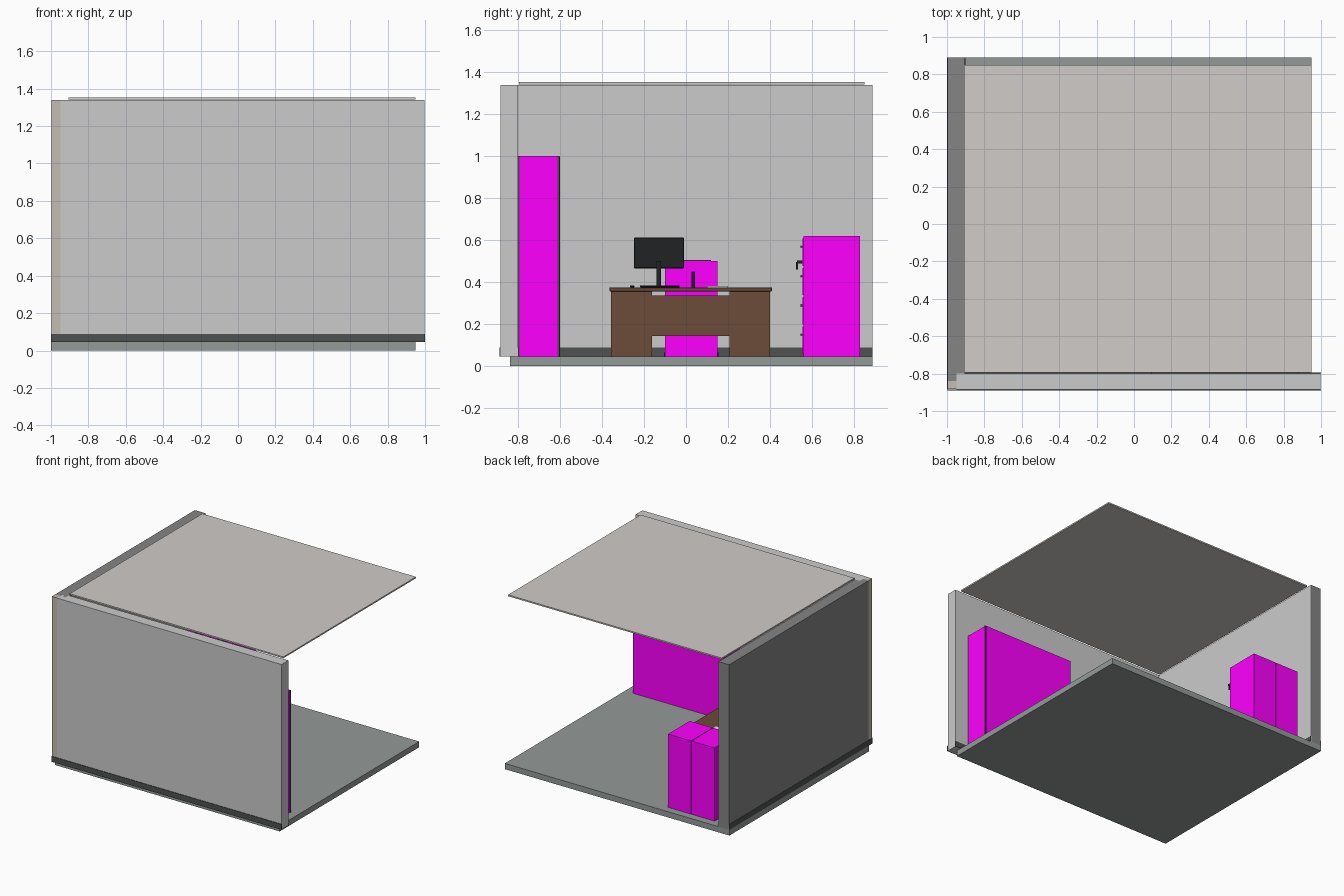
import bpy, bmesh, math
from mathutils import Matrix

if "Cube" in bpy.data.objects:
    bpy.data.objects.remove(bpy.data.objects["Cube"])


def material(name, hexcode):
    rgb = [int(hexcode[i:i + 2], 16) / 255 for i in (0, 2, 4)]
    lin = [c / 12.92 if c <= 0.04045 else ((c + 0.055) / 1.055) ** 2.4 for c in rgb]
    m = bpy.data.materials.new(name)
    m.diffuse_color = (*lin, 1)
    m.use_nodes = True
    m.node_tree.nodes["Principled BSDF"].inputs["Base Color"].default_value = m.diffuse_color
    return m


WALL = material("wall_paint", "D0D1CD")
CORE = material("wall_core", "858585")
BEIGE = material("beige", "C4BEB0")
CEIL = material("ceiling_white", "D0CCC8")
FLOOR = material("floor_grey", "949B99")
SKIRT = material("skirting_dark", "4E5250")
PINK = material("magenta", "FF00FF")
METAL = material("dark_metal", "4A4A50")
BLACK = material("black_plastic", "202224")
WOOD = material("brown_wood", "6B4C38")
PAPER = material("paper", "E4E4E0")


def box(name, x, y, z, mat, bevel=0):
    """Box from (min, max) ranges."""
    bm = bmesh.new()
    bmesh.ops.create_cube(bm, size=1)
    for v in bm.verts:
        v.co = [r[0] + (c + 0.5) * (r[1] - r[0]) for c, r in zip(v.co, (x, y, z))]
    if bevel:
        bmesh.ops.bevel(bm, geom=bm.edges[:], offset=bevel, segments=1, affect='EDGES')
    return finish(name, bm, mat)


def cylinder(name, x, y, z, r, mat, sides=16):
    bm = bmesh.new()
    bmesh.ops.create_cone(bm, cap_ends=True, segments=sides, radius1=r, radius2=r,
                          depth=z[1] - z[0],
                          matrix=Matrix.Translation((x, y, (z[0] + z[1]) / 2)))
    for f in bm.faces:
        f.smooth = len(f.verts) == 4
    for e in bm.edges:
        e.smooth = all(f.smooth for f in e.link_faces)
    return finish(name, bm, mat)


def finish(name, bm, mat):
    me = bpy.data.meshes.new(name)
    bm.to_mesh(me)
    bm.free()
    me.materials.append(mat)
    ob = bpy.data.objects.new(name, me)
    bpy.context.collection.objects.link(ob)
    return ob


F = 0.045      # floor surface
TOP = 1.34     # wall top

# Room shell
box("floor", (-1, 0.95), (-0.84, 0.89), (0, F), FLOOR)
box("ceiling", (-0.905, 0.95), (-0.795, 0.85), (1.342, 1.353), CEIL)
box("front_wall", (-0.95, 0.998), (-0.885, -0.80), (F, TOP), WALL)
box("left_wall", (-0.998, -0.91), (-0.84, 0.89), (F, TOP), CORE)
box("left_wall_lining", (-0.91, -0.907), (-0.80, 0.89), (F, TOP), WALL)
box("corner_post", (-0.998, -0.95), (-0.883, -0.84), (F, TOP), BEIGE)

# Skirting boards inside and outside
S = (F, 0.088)
box("skirting_front_outer", (-0.998, 1.0), (-0.889, -0.885), S, SKIRT)
box("skirting_front_inner", (-0.907, 1.0), (-0.80, -0.795), S, SKIRT)
box("skirting_left_outer", (-1.0, -0.998), (-0.885, 0.89), S, SKIRT)
box("skirting_left_inner", (-0.907, -0.902), (-0.795, 0.89), S, SKIRT)

# Tall cupboard against the front wall
box("cupboard_back", (0.09, 0.88), (-0.80, -0.793), (F, 1.0), METAL)
box("cupboard_body", (0.09, 0.88), (-0.793, -0.612), (F, 1.0), PINK)
box("cupboard_frame", (0.085, 0.885), (-0.612, -0.604), (F, 1.0), METAL)
box("cupboard_front", (0.095, 0.875), (-0.604, -0.60), (F, 0.998), PINK)

# Two filing cabinets with four drawers each
for i, x0 in enumerate((-0.83, -0.625)):
    x1 = x0 + 0.2
    box(f"filing_cabinet_{i}", (x0, x1), (0.56, 0.83), (F, 0.62), PINK)
    for d in range(4):
        z0 = F + 0.012 + d * 0.14
        xm = (x0 + x1) / 2
        box(f"drawer_{i}_{d}", (x0 + 0.01, x1 - 0.01), (0.555, 0.56), (z0, z0 + 0.13), PINK)
        box(f"drawer_handle_{i}_{d}", (xm - 0.035, xm + 0.035), (0.546, 0.55),
            (z0 + 0.085, z0 + 0.097), METAL)
        for s in (-1, 1):
            xs = xm + s * 0.031
            box(f"handle_post_{i}_{d}_{s}", (xs - 0.004, xs + 0.004), (0.55, 0.555),
                (z0 + 0.087, z0 + 0.095), METAL)
box("cabinet_gap_strip", (-0.63, -0.625), (0.565, 0.825), (F, 0.615), METAL)
box("cabinet_lock", (-0.455, -0.435), (0.53, 0.556), (0.488, 0.502), BLACK)
box("cabinet_key", (-0.449, -0.441), (0.525, 0.533), (0.46, 0.496), BLACK)

# Desk with two pedestals and a modesty panel
box("desk_top", (-0.57, -0.16), (-0.365, 0.41), (0.355, 0.375), WOOD, 0.003)
for n, y0, y1 in (("front", -0.358, -0.163), ("back", 0.207, 0.40)):
    box(f"desk_pedestal_{n}", (-0.55, -0.175), (y0, y1), (F, 0.355), WOOD)
    for d in range(3):
        z0 = F + 0.015 + d * 0.098
        ym = (y0 + y1) / 2
        box(f"desk_drawer_{n}_{d}", (-0.556, -0.55), (y0 + 0.01, y1 - 0.01),
            (z0, z0 + 0.09), WOOD)
        box(f"desk_drawer_pull_{n}_{d}", (-0.564, -0.556), (ym - 0.03, ym + 0.03),
            (z0 + 0.05, z0 + 0.058), METAL)
box("desk_modesty_panel", (-0.195, -0.18), (-0.163, 0.207), (0.142, 0.336), WOOD)

# Monitor with its back towards the open side
box("monitor_base", (-0.36, -0.25), (-0.20, -0.05), (0.375, 0.382), BLACK, 0.002)
box("monitor_stand", (-0.297, -0.282), (-0.141, -0.119), (0.382, 0.50), BLACK)
box("monitor_body", (-0.317, -0.297), (-0.248, -0.01), (0.465, 0.612), BLACK, 0.003)
box("monitor_screen", (-0.319, -0.317), (-0.24, -0.018), (0.475, 0.604), METAL)

# Desk items
box("keyboard", (-0.50, -0.43), (-0.22, -0.03), (0.375, 0.383), BLACK, 0.002)
box("mouse", (-0.49, -0.45), (-0.268, -0.246), (0.375, 0.384), BLACK, 0.003)
cylinder("bottle", -0.33, 0.035, (0.375, 0.45), 0.008, BLACK)
box("paper_stack", (-0.45, -0.33), (0.10, 0.20), (0.375, 0.381), PAPER)

# Chair behind the desk
box("chair_base", (-0.82, -0.60), (-0.10, 0.15), (F, 0.25), PINK)
box("chair_seat", (-0.82, -0.595), (-0.10, 0.15), (0.25, 0.27), PINK, 0.006)
box("chair_back", (-0.85, -0.82), (-0.10, 0.15), (F, 0.50), PINK)
box("chair_back_trim", (-0.845, -0.825), (-0.07, 0.12), (0.50, 0.505), METAL)
for i, (x, y) in enumerate(((-0.62, -0.096), (-0.62, 0.146), (-0.80, -0.096), (-0.80, 0.146))):
    cylinder(f"chair_foot_{i}", x, y, (F, 0.065), 0.008, METAL, 12)
